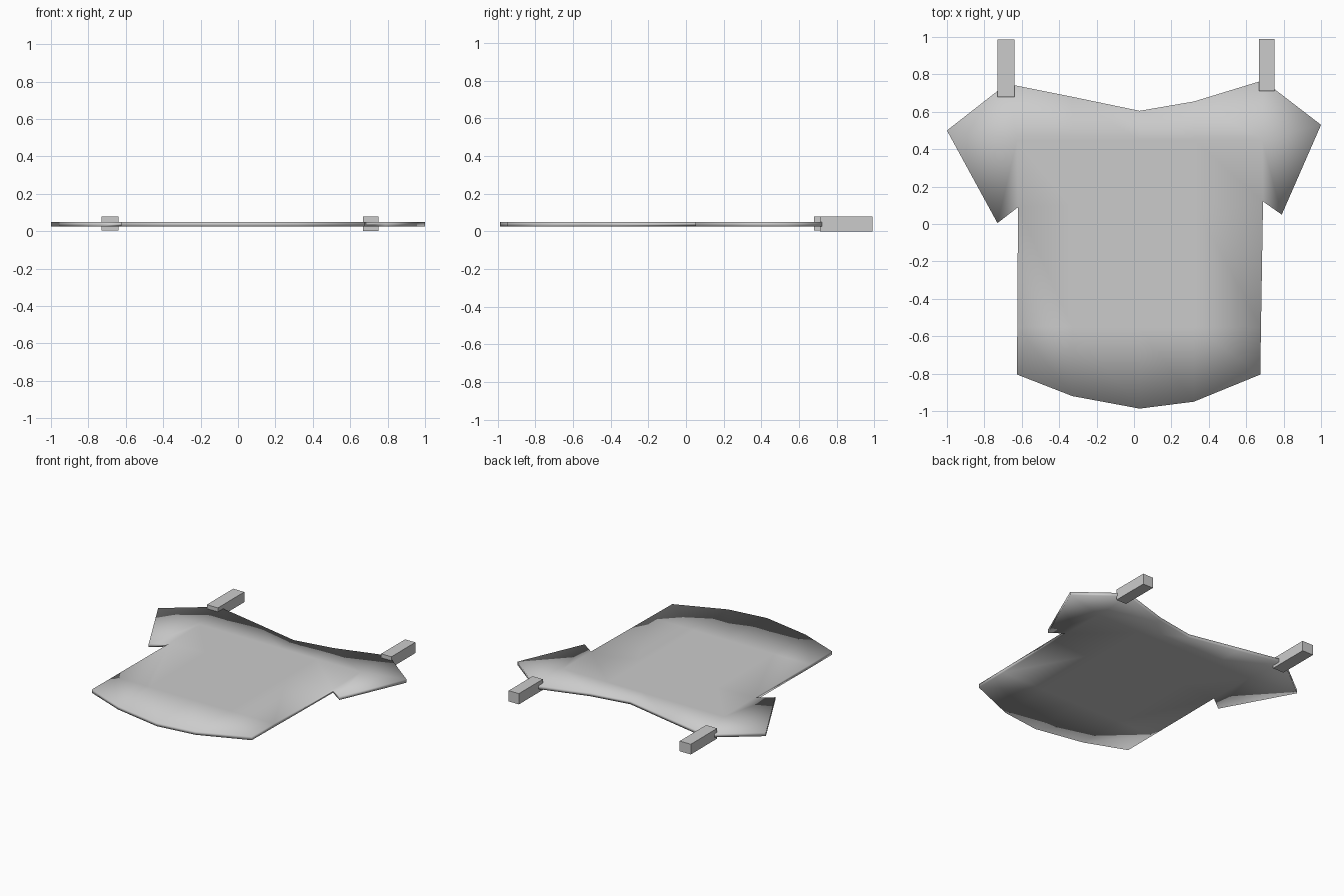
import bpy, bmesh

if "Cube" in bpy.data.objects:
    bpy.data.objects.remove(bpy.data.objects["Cube"])

# shirt body: grid of columns (x) by rows (y), with curved neckline and hem
xs = [-0.625, -0.33, 0.03, 0.32, 0.685]
neck = [(-0.68, 0.75), (-0.33, 0.68), (0.03, 0.605), (0.32, 0.655), (0.69, 0.768)]
armpit = [(-0.62, 0.09), (-0.33, 0.10), (0.03, 0.10), (0.32, 0.11), (0.69, 0.12)]
hem = [(-0.625, -0.805), (-0.33, -0.92), (0.03, -0.987), (0.32, -0.95), (0.675, -0.805)]
rows = [neck, [(x, 0.45) for x in xs], armpit, [(x, -0.55) for x in (-0.624, -0.33, 0.03, 0.32, 0.679)], hem]

bm = bmesh.new()
grid = [[bm.verts.new((x, y, 0.05)) for x, y in row] for row in rows]
for a, b in zip(grid, grid[1:]):
    for i in range(4):
        bm.faces.new((a[i], b[i], b[i + 1], a[i + 1]))

# sleeves: shoulder corner and cuff corner on each side
for col, shoulder, cuff in ((0, (-1, 0.5), (-0.73, 0.005)), (4, (1, 0.53), (0.79, 0.05))):
    s = bm.verts.new((*shoulder, 0.05))
    c = bm.verts.new((*cuff, 0.05))
    bm.faces.new((grid[0][col], s, grid[1][col]))
    bm.faces.new((grid[1][col], s, c, grid[2][col]))
bmesh.ops.recalc_face_normals(bm, faces=bm.faces[:])
if bm.faces[:][0].normal.z < 0:
    bmesh.ops.reverse_faces(bm, faces=bm.faces[:])
for f in bm.faces:
    f.smooth = True
mesh = bpy.data.meshes.new("shirt")
bm.to_mesh(mesh)
bm.free()
shirt = bpy.data.objects.new("shirt", mesh)
bpy.context.collection.objects.link(shirt)
solid = shirt.modifiers.new("thickness", 'SOLIDIFY')
solid.thickness = 0.025
solid.offset = -1


# clothes pegs on the shoulders
def box(name, lo, hi):
    bpy.ops.mesh.primitive_cube_add(size=1, location=[(a + b) / 2 for a, b in zip(lo, hi)])
    ob = bpy.context.object
    ob.name = name
    ob.scale = [b - a for a, b in zip(lo, hi)]


box("left_peg", (-0.73, 0.68, 0.004), (-0.64, 0.987, 0.079))
box("right_peg", (0.667, 0.712, 0), (0.75, 0.99, 0.079))
